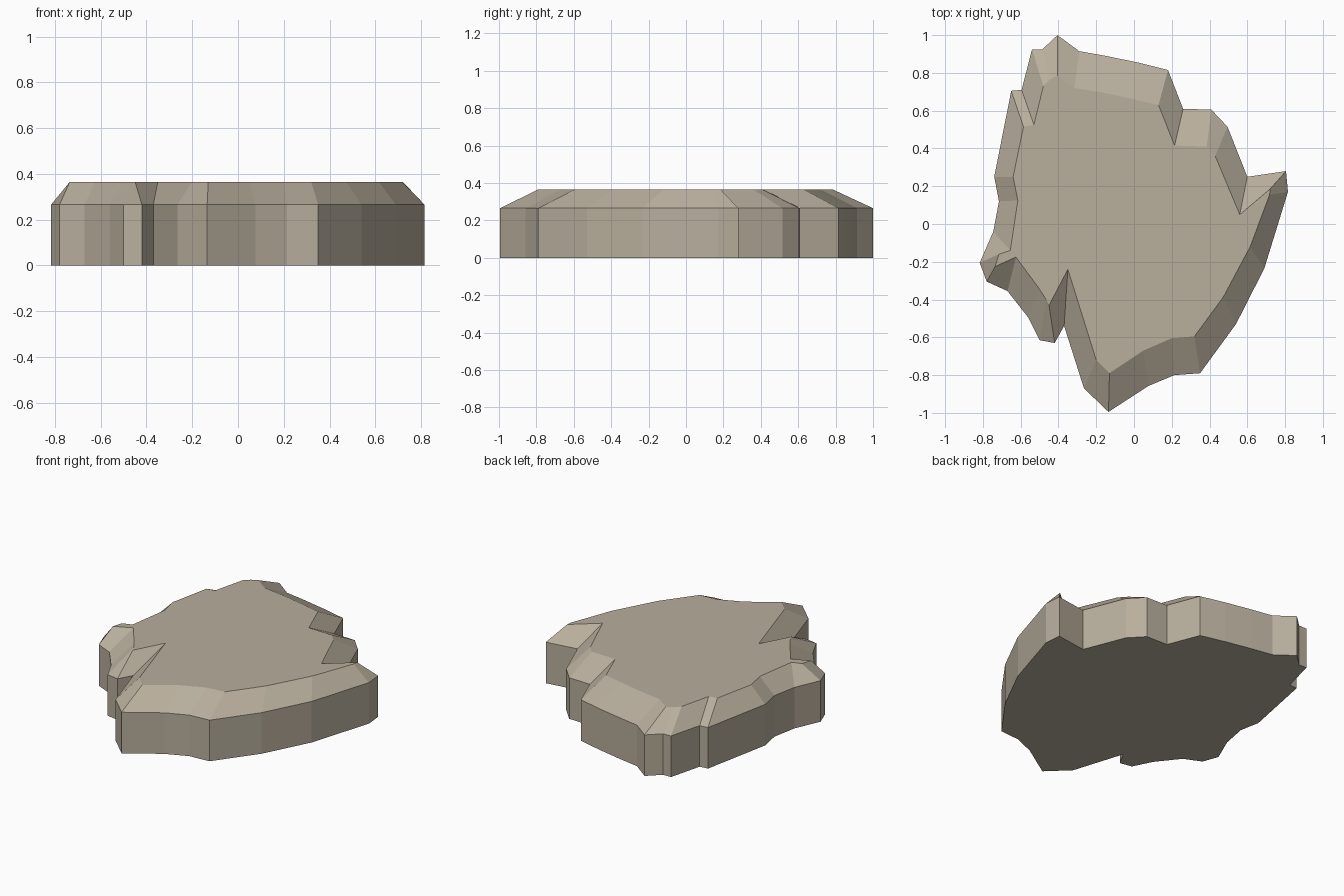
import bpy, bmesh

# Rim points, counter-clockwise: (outer x, outer y, top-edge x, top-edge y)
RIM = [
    (-.135, -.995, -.13, -.79), (.077, -.857, .05, -.67), (.214, -.80, .20, -.605),
    (.35, -.79, .32, -.595), (.54, -.53, .473, -.386), (.69, -.235, .615, -.12),
    (.815, .17, .718, .155), (.805, .28, .72, .185), (.60, .25, .56, .05),
    (.495, .515, .43, .36), (.41, .605, .385, .41), (.26, .61, .215, .415),
    (.18, .815, .13, .63), (.02, .855, 0, .66), (-.15, .89, -.16, .695),
    (-.29, .915, -.315, .72), (-.405, 1.0, -.405, .785), (-.485, .925, -.445, .765),
    (-.54, .925, -.48, .73), (-.595, .71, -.53, .525), (-.65, .705, -.585, .515),
    (-.74, .25, -.64, .25), (-.715, .12, -.615, .125), (-.745, -.04, -.655, -.14),
    (-.817, -.205, -.715, -.16), (-.78, -.305, -.735, -.225), (-.67, -.355, -.625, -.175),
    (-.56, -.495, -.50, -.345), (-.50, -.615, -.465, -.40), (-.42, -.63, -.45, -.43),
    (-.37, -.54, -.35, -.24), (-.265, -.87, -.20, -.72),
]
WALL_Z, TOP_Z = 0.265, 0.365

stone = bpy.data.materials.new("weathered tan stone")
stone.diffuse_color = (0.48, 0.425, 0.335, 1)

# Rock slab: vertical wall, chipped bevel, flat top and bottom
bm = bmesh.new()
base = [bm.verts.new((p[0], p[1], 0)) for p in RIM]
shoulder = [bm.verts.new((p[0], p[1], WALL_Z)) for p in RIM]
top = [bm.verts.new((p[2], p[3], TOP_Z)) for p in RIM]
n = len(RIM)
for low, high in ((base, shoulder), (shoulder, top)):
    for i in range(n):
        j = (i + 1) % n
        bm.faces.new((low[i], low[j], high[j], high[i]))
caps = [bm.faces.new(top), bm.faces.new(base[::-1])]
bm.normal_update()
bmesh.ops.triangulate(bm, faces=caps)

mesh = bpy.data.meshes.new("rock_slab")
bm.to_mesh(mesh)
bm.free()
mesh.materials.append(stone)
slab = bpy.data.objects.new("rock_slab", mesh)
bpy.context.collection.objects.link(slab)
